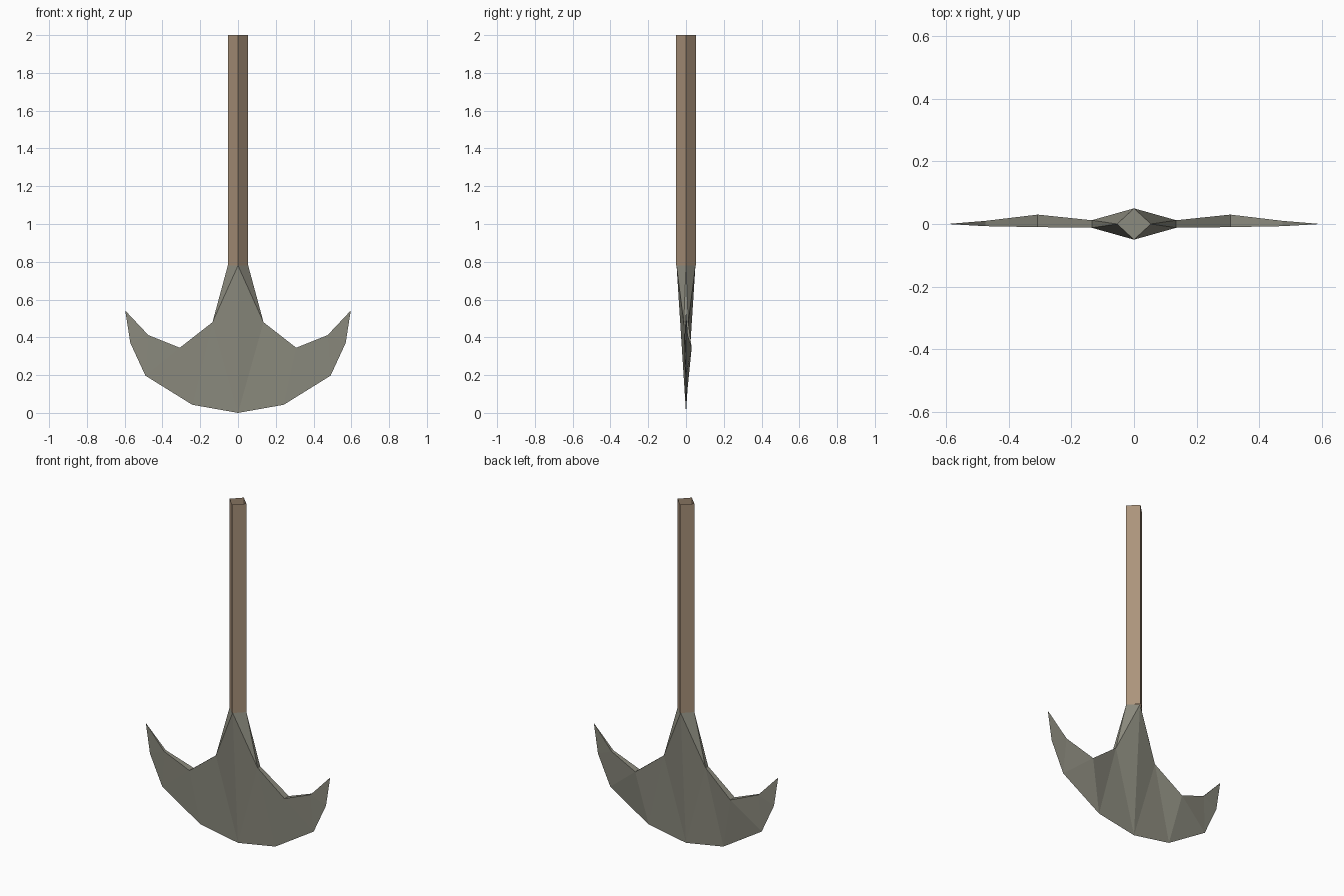
import bpy
import bmesh
import math

cube = bpy.data.objects.get("Cube")
if cube:
    bpy.data.objects.remove(cube, do_unlink=True)


def make_material(name, color):
    mat = bpy.data.materials.new(name)
    mat.use_nodes = True
    mat.diffuse_color = color
    bsdf = next(n for n in mat.node_tree.nodes if n.type == 'BSDF_PRINCIPLED')
    bsdf.inputs["Base Color"].default_value = color
    return mat


def finish(bm, name, mat):
    bmesh.ops.remove_doubles(bm, verts=bm.verts, dist=0.0005)
    bmesh.ops.recalc_face_normals(bm, faces=bm.faces)
    mesh = bpy.data.meshes.new(name)
    bm.to_mesh(mesh)
    bm.free()
    mesh.materials.append(mat)
    obj = bpy.data.objects.new(name, mesh)
    bpy.context.collection.objects.link(obj)
    return obj


wood = make_material("wood", (0.41, 0.295, 0.20, 1))
steel = make_material("dull steel", (0.26, 0.257, 0.209, 1))

JOINT = 0.78   # height where handle meets blade

# Handle: square tube with a corner to the front, open at both ends
bm = bmesh.new()
rings = []
for z in (JOINT, 2.0):
    rings.append([bm.verts.new((0.054 * math.cos(i * math.pi / 2),
                                0.054 * math.sin(i * math.pi / 2), z)) for i in range(4)])
low, high = rings
for i in range(4):
    j = (i + 1) % 4
    bm.faces.new((low[i], low[j], high[j], high[i]))
finish(bm, "handle", wood)

# Blade outline, one half: x, front y, back y, z
POINTS = {
    "ridge": (0, -0.05, 0.05, JOINT),
    "corner": (0.054, 0, 0, JOINT),
    "neck": (0.135, -0.012, 0.012, 0.48),
    "valley": (0.308, -0.01, 0.03, 0.345),
    "barb": (0.475, -0.007, 0.01, 0.412),
    "tip": (0.597, 0, 0, 0.542),
    "outer": (0.57, 0, 0, 0.37),
    "heel": (0.49, 0, 0, 0.197),
    "belly": (0.242, 0, 0, 0.043),
    "base": (0, 0, 0, 0),
}
# Facets of each broad side, and the run of the upper rim
FACETS = ("ridge corner neck", "ridge neck base", "neck valley belly", "neck belly base",
          "valley heel belly", "valley barb heel", "barb outer heel", "barb tip outer")
RIM = ("corner", "neck", "valley", "barb", "tip")

bm = bmesh.new()
verts = {}


def vert(name, side, back):
    x, front_y, back_y, z = POINTS[name]
    co = (x * side, back_y if back else front_y, z)
    if co not in verts:
        verts[co] = bm.verts.new(co)
    return verts[co]


def face(corners):
    bm.faces.new(list(dict.fromkeys(corners)))


for side in (-1, 1):
    for back in (False, True):
        for facet in FACETS:
            face([vert(n, side, back) for n in facet.split()])
    for a, b in zip(RIM, RIM[1:]):
        face([vert(a, side, False), vert(b, side, False),
              vert(b, side, True), vert(a, side, True)])

# Flat top of the blade's neck
face([vert("ridge", 1, False), vert("corner", 1, False),
      vert("ridge", 1, True), vert("corner", -1, False)])
finish(bm, "blade", steel)
